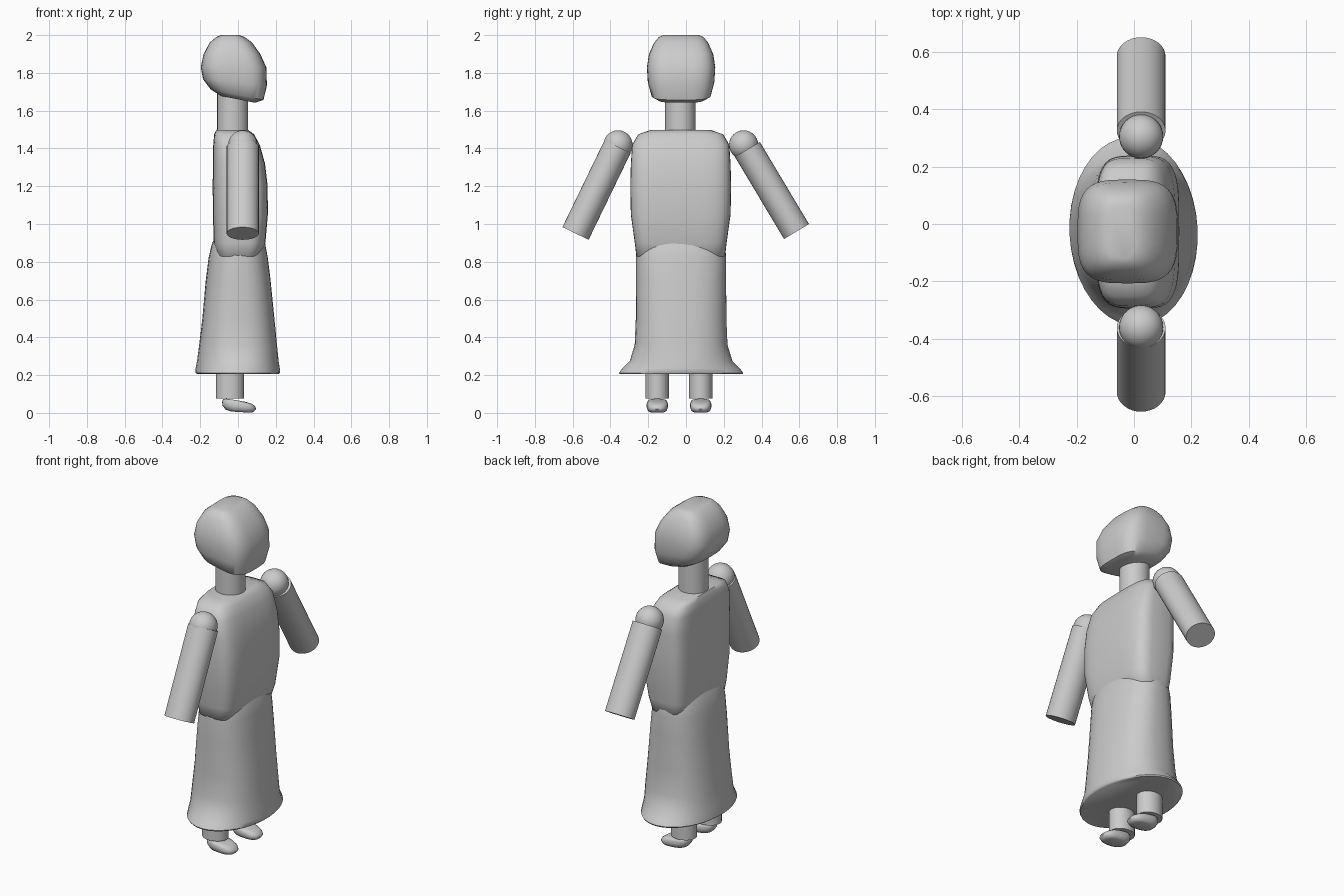
import bpy, bmesh, math
from mathutils import Vector


def finish(bm, name, angle=40):
    bmesh.ops.recalc_face_normals(bm, faces=bm.faces)
    me = bpy.data.meshes.new(name)
    bm.to_mesh(me)
    bm.free()
    ob = bpy.data.objects.new(name, me)
    bpy.context.collection.objects.link(ob)
    bpy.ops.object.select_all(action='DESELECT')
    ob.select_set(True)
    bpy.context.view_layer.objects.active = ob
    bpy.ops.object.shade_smooth_by_angle(angle=math.radians(angle))
    return ob


def loft(name, cy, rings, sides=40, turn=0.0, angle=40):
    """Rings are (z, x_min, x_max, y_radius, squareness, slope)."""
    bm = bmesh.new()
    loops = []
    for z, x0, x1, ry, n, slope in rings:
        cx, rx = (x0 + x1) / 2, (x1 - x0) / 2
        loop = []
        for i in range(sides):
            t = 2 * math.pi * i / sides
            c, s = math.cos(t), math.sin(t)
            px = rx * math.copysign(abs(c) ** (2 / n), c)
            py = ry * math.copysign(abs(s) ** (2 / n), s)
            qx = px * math.cos(turn) - py * math.sin(turn)
            qy = px * math.sin(turn) + py * math.cos(turn)
            loop.append(bm.verts.new((cx + qx, cy + qy, z + slope * px)))
        loops.append(loop)
    for a, b in zip(loops, loops[1:]):
        for i in range(sides):
            j = (i + 1) % sides
            bm.faces.new((a[i], a[j], b[j], b[i]))
    bm.faces.new(loops[0])
    bm.faces.new(loops[-1])
    return finish(bm, name, angle)


def tube(name, start, end, rx, ry, sides=32):
    """Capped elliptical cylinder between two points."""
    a, b = Vector(start), Vector(end)
    bm = bmesh.new()
    bmesh.ops.create_cone(bm, cap_ends=True, segments=sides,
                          radius1=1, radius2=1, depth=(b - a).length)
    bmesh.ops.scale(bm, vec=(rx, ry, 1), verts=bm.verts)
    d = b - a
    ob = finish(bm, name)
    ob.location = (a + b) / 2
    ob.rotation_euler = (math.atan2(-d.y, d.z), 0, 0)
    return ob


# Head, with the chin pushed forward and down
loft("head", -0.026, [
    (1.66, -0.09, 0.09, 0.12, 3.2, -0.20),
    (1.685, -0.145, 0.135, 0.157, 3.4, -0.20),
    (1.75, -0.185, 0.153, 0.176, 3.4, -0.10),
    (1.83, -0.197, 0.150, 0.181, 3.4, 0),
    (1.90, -0.182, 0.118, 0.170, 3.4, 0),
    (1.96, -0.150, 0.075, 0.143, 3.2, 0),
    (1.99, -0.115, 0.035, 0.118, 3.2, 0),
    (2.00, -0.090, 0.005, 0.095, 3.0, 0)], angle=50)

# Neck
tube("neck", (-0.028, -0.03, 1.44), (-0.028, -0.03, 1.72), 0.082, 0.081)

# Torso
loft("torso", -0.028, [
    (0.79, -0.08, 0.08, 0.17, 3.5, 0),
    (0.83, -0.115, 0.122, 0.235, 3.8, 0),
    (0.90, -0.128, 0.145, 0.243, 3.8, 0),
    (1.05, -0.133, 0.158, 0.264, 4, 0),
    (1.20, -0.134, 0.157, 0.267, 4, 0),
    (1.32, -0.133, 0.143, 0.264, 4, 0),
    (1.42, -0.131, 0.115, 0.257, 4, 0),
    (1.475, -0.126, 0.085, 0.225, 4, 0),
    (1.497, -0.115, 0.055, 0.16, 4, 0)], angle=60)

# Skirt with flared hem
loft("skirt", -0.026, [
    (0.205, -0.215, 0.215, 0.326, 2, 0),
    (0.212, -0.225, 0.222, 0.329, 2, 0),
    (0.235, -0.225, 0.222, 0.312, 2, 0),
    (0.275, -0.217, 0.215, 0.272, 2.2, 0),
    (0.36, -0.205, 0.206, 0.246, 2.5, 0),
    (0.50, -0.188, 0.192, 0.240, 2.5, 0),
    (0.70, -0.170, 0.172, 0.239, 2.5, 0),
    (0.82, -0.155, 0.157, 0.239, 2.5, 0),
    (0.90, -0.136, 0.142, 0.232, 2.5, 0),
    (0.98, -0.090, 0.100, 0.19, 2.5, 0)], turn=0.05, angle=50)

# Arms and shoulder balls
for side, ball_y, top, end in (
        ("left", 0.305, (0.325, 1.395), (0.585, 0.96)),
        ("right", -0.36, (-0.362, 1.41), (-0.585, 0.95))):
    tube(side + "_arm", (0.025, *top), (0.025, *end), 0.085, 0.077)
    bm = bmesh.new()
    bmesh.ops.create_uvsphere(bm, u_segments=32, v_segments=16, radius=0.077)
    finish(bm, side + "_shoulder").location = (0.025, ball_y, 1.419)

# Legs and shoes
for side, y in (("left", 0.078), ("right", -0.152)):
    tube(side + "_leg", (-0.042, y, 0.075), (-0.042, y, 0.30), 0.074, 0.063)
    loft(side + "_shoe", y, [
        (0.004, -0.035, 0.07, 0.035, 2.6, -0.06),
        (0.012, -0.065, 0.085, 0.05, 2.6, -0.06),
        (0.030, -0.082, 0.096, 0.056, 2.6, -0.1),
        (0.048, -0.084, 0.090, 0.056, 2.6, -0.14),
        (0.062, -0.078, 0.070, 0.050, 2.6, -0.16),
        (0.068, -0.060, 0.030, 0.036, 2.6, -0.16)], sides=28, angle=60)
